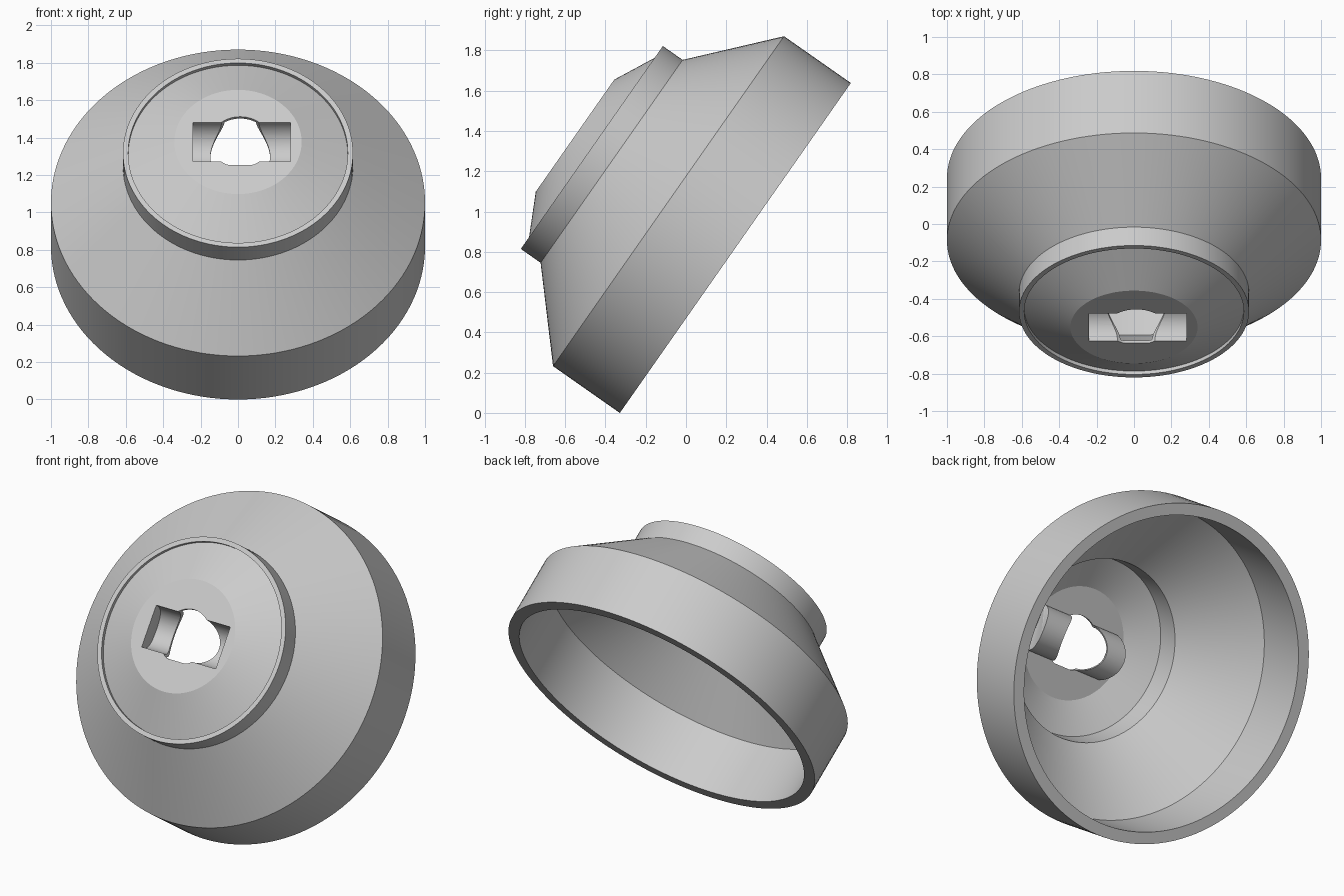
import bpy, bmesh, math
from mathutils import Matrix

cube = bpy.data.objects.get("Cube")
if cube:
    bpy.data.objects.remove(cube, do_unlink=True)

mat = bpy.data.materials.new("plain grey")
mat.use_nodes = True
grey = (0.6, 0.6, 0.6, 1)
mat.diffuse_color = grey
mat.node_tree.nodes["Principled BSDF"].inputs["Base Color"].default_value = grey

SHIFT = 0.02      # sideways offset of the socket opening
FACE = 0.972      # height of the flat front face along the axis


def finish(bm, name):
    bmesh.ops.recalc_face_normals(bm, faces=bm.faces)
    mesh = bpy.data.meshes.new(name)
    bm.to_mesh(mesh)
    bm.free()
    mesh.materials.append(mat)
    ob = bpy.data.objects.new(name, mesh)
    bpy.context.collection.objects.link(ob)
    return ob


def revolve(name, profile, steps=128):
    bm = bmesh.new()
    verts = [bm.verts.new((r, 0, h)) for r, h in profile]
    edges = [bm.edges.new((verts[i - 1], verts[i])) for i in range(len(verts))]
    bmesh.ops.spin(bm, geom=verts + edges, axis=(0, 0, 1), cent=(0, 0, 0),
                   angle=math.tau, steps=steps, use_merge=True)
    bmesh.ops.remove_doubles(bm, verts=bm.verts, dist=1e-5)
    return finish(bm, name)


def loft(name, first, second):
    """Close a solid between two matching outlines."""
    bm = bmesh.new()
    a = [bm.verts.new(p) for p in first]
    b = [bm.verts.new(p) for p in second]
    for i in range(len(a)):
        bm.faces.new((a[i - 1], a[i], b[i], b[i - 1]))
    caps = [bm.faces.new(a), bm.faces.new(b)]
    bmesh.ops.triangulate(bm, faces=caps)
    return finish(bm, name)


def trough(name, radius, reach, top, steps=32):
    """Half-round bar across the axis, its ends following a circle."""
    section = [(-radius, top)]
    for i in range(steps + 1):
        t = math.pi * i / steps
        section.append((-radius * math.cos(t), FACE - 0.012 - radius * math.sin(t)))
    section.append((radius, top))
    ends = []
    for side in (-1, 1):
        ends.append([(SHIFT + side * math.sqrt(reach ** 2 - u ** 2), u, h)
                     for u, h in section])
    return loft(name, *ends)


def combine(target, tool, operation):
    mod = target.modifiers.new(operation.lower(), 'BOOLEAN')
    mod.object = tool
    mod.operation = operation
    mod.solver = 'EXACT'
    bpy.ops.object.select_all(action='DESELECT')
    bpy.context.view_layer.objects.active = target
    target.select_set(True)
    bpy.ops.object.modifier_apply(modifier=mod.name)
    bpy.data.objects.remove(tool, do_unlink=True)


# Hollow bell with a collar and a shallow domed front
shell = revolve("bell_housing", [
    (0.93, 0), (1, 0), (1, 0.405), (0.615, 0.75), (0.615, 0.87),
    (0.587, 0.87), (0.587, 0.848), (0.34, FACE),
    (0.001, FACE), (0.001, 0.955), (0.335, 0.955),
    (0.53, 0.863), (0.54, 0.722), (0.93, 0.374)])

# Half-round pocket behind the face, hollowed from the front
combine(shell, trough("pocket_wall", 0.14, 0.302, FACE - 0.008), 'UNION')
combine(shell, trough("pocket_cutter", 0.128, 0.29, FACE + 0.1), 'DIFFERENCE')

# Round opening with one flat side
outline = [(SHIFT * 0.6 + 0.16 * math.cos(t), max(-0.15, 0.165 * math.sin(t)))
           for t in (math.tau * i / 64 for i in range(64))]
combine(shell, loft("opening_cutter", [(x, y, 0.7) for x, y in outline],
                    [(x, y, 1.1) for x, y in outline]), 'DIFFERENCE')

# Tilt the whole bell forward
shell.data.transform(Matrix.Translation((0, 0.245, 0.819))
                     @ Matrix.Rotation(math.radians(55), 4, 'X'))
bpy.context.view_layer.objects.active = shell
shell.select_set(True)
bpy.ops.object.shade_smooth_by_angle(angle=math.radians(18))
